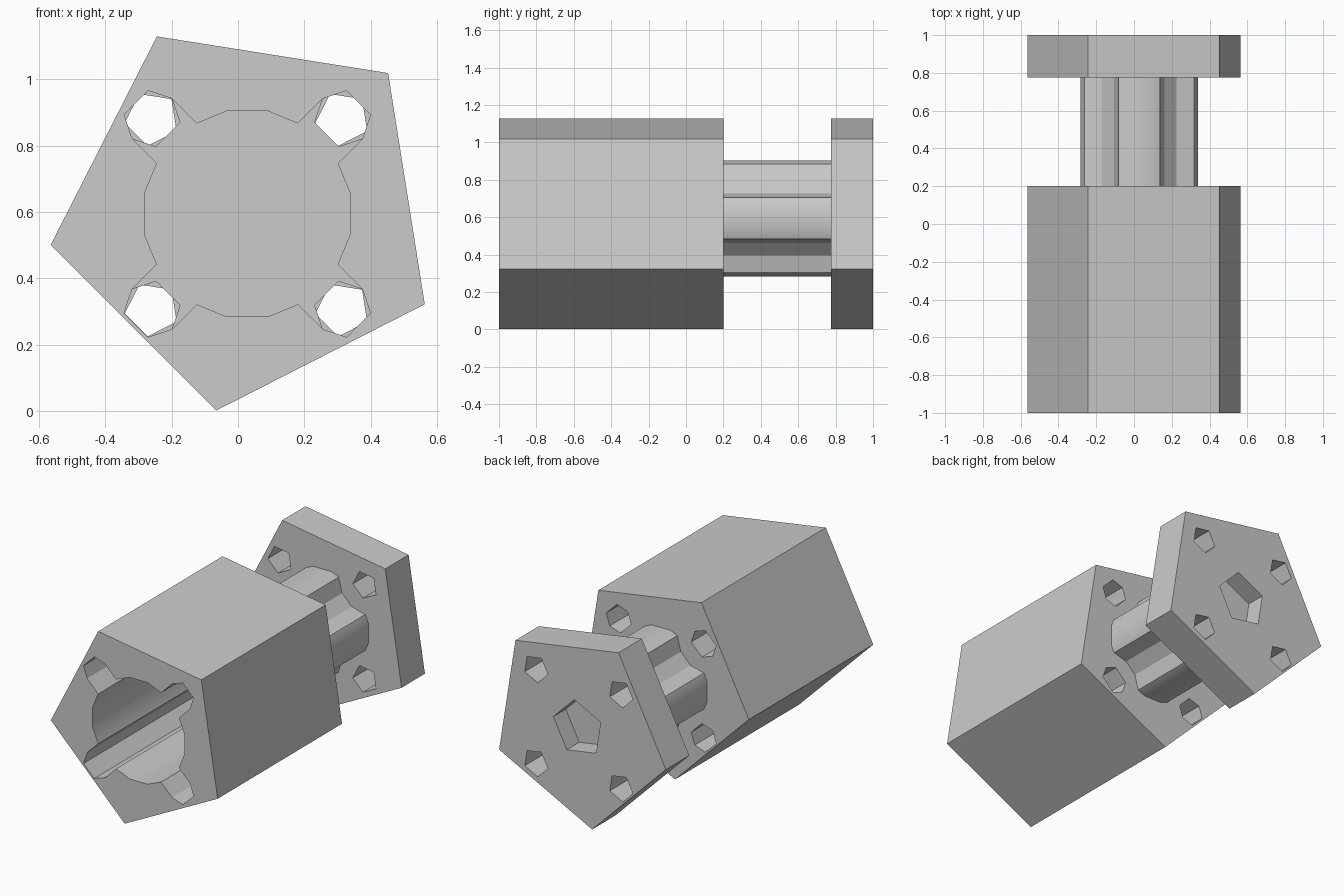
import bpy, bmesh, math
from math import cos, sin, radians

CX, CZ = 0.028, 0.594       # axis of the whole part
HOLE = 0.406                # distance of the screw holes from the axis
DIAGONALS = (45, 135, 225, 315)

old = bpy.data.objects.get("Cube")
if old:
    bpy.data.objects.remove(old, do_unlink=True)

metal = bpy.data.materials.new("plain grey metal")
metal.use_nodes = True
GREY = (0.6, 0.6, 0.6, 1)
metal.diffuse_color = GREY
metal.node_tree.nodes["Principled BSDF"].inputs["Base Color"].default_value = GREY


def ngon(sides, radius, start, cx=CX, cz=CZ):
    angles = [radians(start + 360 * i / sides) for i in range(sides)]
    return [(cx + radius * cos(a), cz + radius * sin(a)) for a in angles]


def prism(name, profile, y0, y1):
    """Extrude an x-z profile along y."""
    bm = bmesh.new()
    face = bm.faces.new([bm.verts.new((x, y0, z)) for x, z in profile])
    new = bmesh.ops.extrude_face_region(bm, geom=[face])["geom"]
    verts = [v for v in new if isinstance(v, bmesh.types.BMVert)]
    bmesh.ops.translate(bm, verts=verts, vec=(0, y1 - y0, 0))
    bmesh.ops.recalc_face_normals(bm, faces=bm.faces)
    mesh = bpy.data.meshes.new(name)
    bm.to_mesh(mesh)
    bm.free()
    mesh.materials.append(metal)
    obj = bpy.data.objects.new(name, mesh)
    bpy.context.collection.objects.link(obj)
    return obj


def cut(obj, cutters):
    """Subtract every cutter, keep the result and remove the cutters."""
    for cutter in cutters:
        cutter.hide_render = True
        mod = obj.modifiers.new("cut", "BOOLEAN")
        mod.operation, mod.solver, mod.object = "DIFFERENCE", "EXACT", cutter
    graph = bpy.context.evaluated_depsgraph_get()
    mesh = bpy.data.meshes.new_from_object(obj.evaluated_get(graph))
    obj.modifiers.clear()
    obj.data = mesh
    for cutter in cutters:
        bpy.data.objects.remove(cutter, do_unlink=True)


def hole_centre(angle):
    a = radians(angle)
    return CX + HOLE * cos(a), CZ + HOLE * sin(a)


def hole_profile(angle, radius=0.085, turns=(-143, -90, -37, 37, 90, 143)):
    x, z = hole_centre(angle)
    return [(x + radius * cos(radians(angle + t)),
             z + radius * sin(radians(angle + t))) for t in turns]


def slot_profile(angle):
    # Rounded outer end, straight walls running back into the bore
    tip = hole_profile(angle, turns=(-90, -37, 37, 90))
    dx, dz = 0.2 * cos(radians(angle)), 0.2 * sin(radians(angle))
    return [(tip[0][0] - dx, tip[0][1] - dz)] + tip + [(tip[3][0] - dx, tip[3][1] - dz)]


BODY = ngon(5, 0.6, 45)
FLOOR = 0.0                 # depth of the blind bore

# Housing: bore with four diagonal slots, screw holes through its rear wall
housing = prism("housing", BODY, -1, 0.2)
cutters = [prism("bore_cutter", ngon(16, 0.316, 11.25), -1.1, FLOOR)]
for d in DIAGONALS:
    cutters.append(prism("slot_cutter", slot_profile(d), -1.15, FLOOR - 0.001))
    cutters.append(prism("hole_cutter", hole_profile(d), FLOOR - 0.1, 0.3))
cut(housing, cutters)

# Shaft: round bar with four concave grooves
shaft = prism("fluted_shaft", ngon(16, 0.316, 11.25), 0.19, 0.785)
cut(shaft, [prism("groove_cutter", ngon(12, 0.178, 0, *hole_centre(d)), 0, 1)
            for d in DIAGONALS])

# Flange: screw holes and a five-sided socket in the back
flange = prism("end_flange", BODY, 0.775, 1)
cutters = [prism("screw_cutter", ngon(5, 0.083, 45, *hole_centre(d)), 0.7, 1.1)
           for d in DIAGONALS]
cutters.append(prism("socket_cutter", ngon(5, 0.17, 81), 0.88, 1.1))
cut(flange, cutters)

# Smooth the round bar and bore, keep all real corners sharp
for obj in (housing, shaft):
    bpy.ops.object.select_all(action="DESELECT")
    obj.select_set(True)
    bpy.context.view_layer.objects.active = obj
    bpy.ops.object.shade_smooth_by_angle(angle=radians(25))
